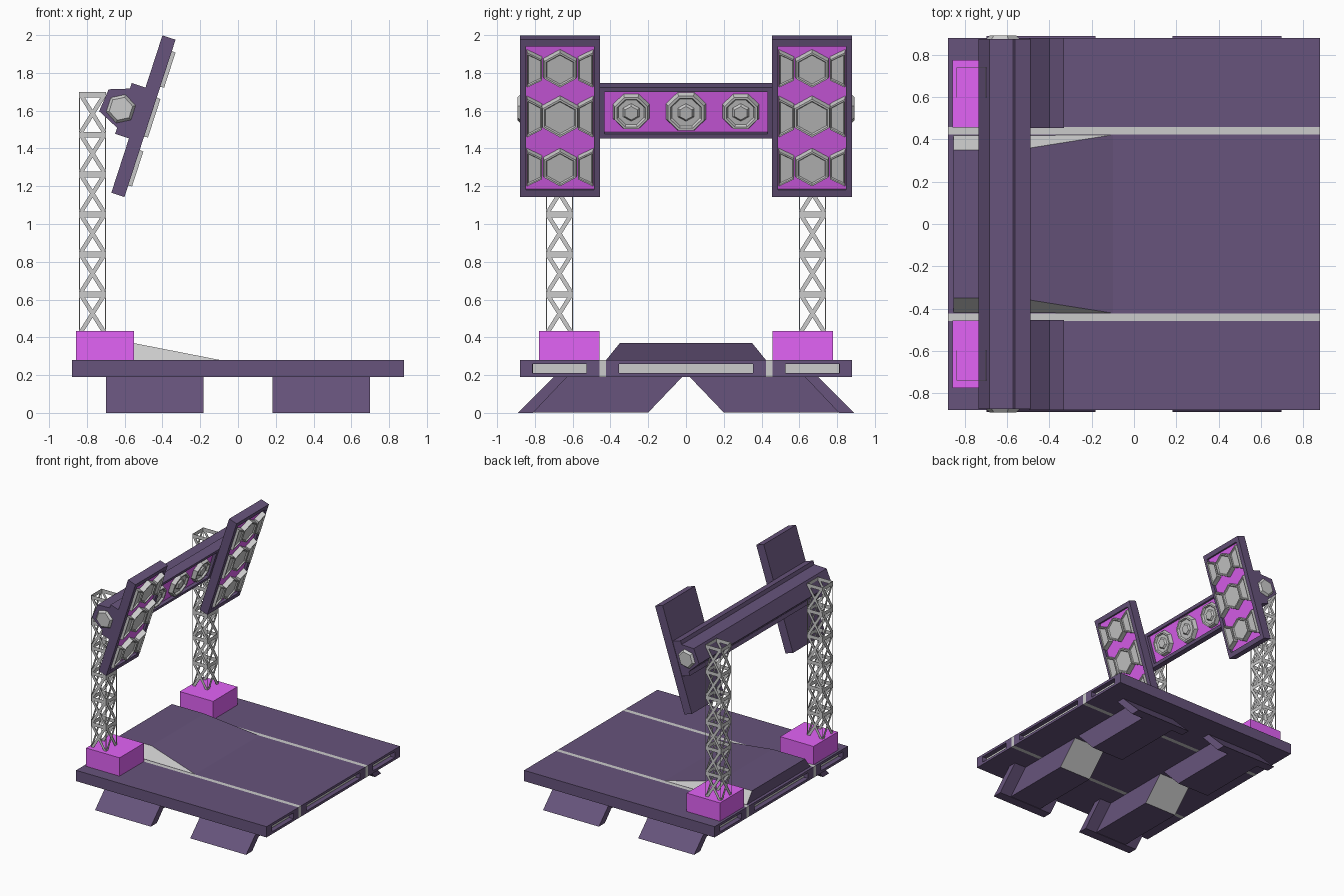
import bpy, bmesh
from math import sin, cos, pi, radians, copysign
from mathutils import Matrix, Vector

if "Cube" in bpy.data.objects:
    bpy.data.objects.remove(bpy.data.objects["Cube"])


def material(name, rgb):
    m = bpy.data.materials.new(name)
    m.diffuse_color = (*rgb, 1)
    m.use_nodes = True
    m.node_tree.nodes["Principled BSDF"].inputs["Base Color"].default_value = m.diffuse_color
    return m


PURPLE = material("purple", (0.135, 0.088, 0.2))
MAGENTA = material("magenta", (0.76, 0.125, 0.92))
TILT = Matrix.Rotation(radians(18), 4, 'Y')   # screens lean: local x = outward, z = up the panel


def finish(name, bm, mats=(), matrix=None):
    bmesh.ops.recalc_face_normals(bm, faces=bm.faces[:])
    if matrix:
        bm.transform(matrix)
    me = bpy.data.meshes.new(name)
    bm.to_mesh(me)
    bm.free()
    for m in mats:
        me.materials.append(m)
    ob = bpy.data.objects.new(name, me)
    bpy.context.collection.objects.link(ob)
    return ob


def add_box(bm, lo, hi):
    lo, hi = Vector(lo), Vector(hi)
    m = Matrix.Translation((lo + hi) / 2) @ Matrix.Diagonal((*(hi - lo), 1))
    bmesh.ops.create_cube(bm, size=1, matrix=m)
    bm.normal_update()


def box(name, lo, hi, mats=(), recesses=(), matrix=None):
    """Box; each recess = (x direction, y margin, z margin, depth), floor uses slot 1."""
    bm = bmesh.new()
    add_box(bm, lo, hi)
    for d, my, mz, depth in recesses:
        f = max(bm.faces, key=lambda f: f.normal.x * d)
        c = f.calc_center_median()
        bmesh.ops.inset_individual(bm, faces=[f], thickness=0.005)
        for v in f.verts:
            for a, m in ((1, my), (2, mz)):
                v.co[a] -= copysign(m - 0.005, v.co[a] - c[a])
        bm.normal_update()
        bmesh.ops.inset_individual(bm, faces=[f], thickness=0.001, depth=-depth)
        f.material_index = 1
    return finish(name, bm, mats, matrix)


def stack(bm, pts, levels, place):
    """Loft an outline through (scale, height) levels and cap both ends."""
    cx, cy = (sum(p[i] for p in pts) / len(pts) for i in (0, 1))
    rings = [[bm.verts.new(place(cx + (a - cx) * s, cy + (b - cy) * s, h)) for a, b in pts]
             for s, h in levels]
    n = len(pts)
    for r, q in zip(rings, rings[1:]):
        for i in range(n):
            bm.faces.new((r[i], r[(i + 1) % n], q[(i + 1) % n], q[i]))
    bm.faces.new(rings[0])
    bm.faces.new(rings[-1])
    bm.normal_update()


def ngon(a, b, r, n, turn=0.0):
    return [(a + r * cos(turn + 2 * pi * i / n), b + r * sin(turn + 2 * pi * i / n)) for i in range(n)]


def on_panel(a, b, h):
    return (h, a, b)


def along_y(a, b, h):
    return (a, h, b)


def along_x(a, b, h):
    return (h, a, b)


# Deck sections with deep grey-floored slots on both ends, grey seams between
for name, y0, y1 in (("deck_left", -0.88, -0.458), ("deck_middle", -0.424, 0.424), ("deck_right", 0.458, 0.88)):
    box(name, (-0.88, y0, 0.19), (0.88, y1, 0.28), (PURPLE, None),
        ((1, 0.07, 0.022, 0.04), (-1, 0.07, 0.022, 0.04)))
for s in (-1, 1):
    y = s * 0.441
    box("deck_seam", (-0.88, y - 0.017, 0.19), (0.88, y + 0.017, 0.28))

# Ramp with grey flanks
bm = bmesh.new()
a, b = [[bm.verts.new(p) for p in ((x, -0.422, 0.275), (x, -0.35, 0.37), (x, 0.35, 0.37), (x, 0.422, 0.275))]
        for x in (-0.855, -0.555)]
tip = [bm.verts.new((-0.1, s * 0.422, 0.281)) for s in (-1, 1)]
bm.faces.new(a)
bm.faces.new((a[1], a[2], b[2], b[1]))
bm.faces.new((b[1], b[2], tip[1], tip[0]))
for f in ((a[0], a[1], b[1], b[0]), (a[2], a[3], b[3], b[2]), (b[0], b[1], tip[0]), (b[2], b[3], tip[1])):
    bm.faces.new(f).material_index = 1
finish("ramp", bm, (PURPLE, None))

# Splayed legs: wide foot plate with a narrower body behind it, inner faces grey
for s in (-1, 1):
    for xc in (-0.44, 0.44):
        for name, half, pts in (
                ("leg_foot", 0.258, [(0.7, 0.19), (0.63, 0.19), (0.81, 0), (0.89, 0)]),
                ("leg_body", 0.15, [(0.63, 0.19), (0.02, 0.19), (0.2, 0.002), (0.81, 0.002)])):
            bm = bmesh.new()
            stack(bm, [(s * y, z) for y, z in pts], ((1, xc - half), (1, xc + half)), along_x)
            inner = min(bm.faces, key=lambda f: abs(f.calc_center_median().y))
            inner.material_index = 1
            finish(name, bm, (PURPLE, None))

# Tower bases and lattice towers made of thin flat bars
SEG, Z0, H = 6, 0.43, 1.27


def bar(bm, p, q, width, thick):
    p, q = Vector(p), Vector(q)
    z = (q - p).normalized()
    y = Vector((0, 1, 0))
    rot = Matrix((y.cross(z), y, z)).transposed().to_4x4()
    m = Matrix.Translation((p + q) / 2) @ rot @ Matrix.Diagonal((width, thick, (q - p).length, 1))
    return bmesh.ops.create_cube(bm, size=1, matrix=m)["verts"]


for s in (-1, 1):
    box("tower_base", (-0.858, s * 0.617 - 0.16, 0.28), (-0.55, s * 0.617 + 0.16, 0.433), (MAGENTA,))
    bm = bmesh.new()
    step, r, e = H / SEG, 0.069, 0.06
    for k in range(4):
        new = []
        for i in range(SEG):
            z = i * step
            new += bar(bm, (-e, -r, z), (e, -r, z + step - 0.02), 0.022, 0.002)
            new += bar(bm, (e, -r, z), (-e, -r, z + step - 0.02), 0.022, 0.002)
            new += bar(bm, (-r, -r, z + step - 0.015), (r, -r, z + step - 0.015), 0.03, 0.002)
        new += bar(bm, (-r, -r, 0), (-r, -r, H), 0.004, 0.004)
        bmesh.ops.rotate(bm, verts=new, matrix=Matrix.Rotation(k * pi / 2, 3, 'Z'))
    finish("lattice_tower", bm, (), Matrix.Translation((-0.77, s * 0.67, Z0)))

# Cross beam with faceted end caps
bm = bmesh.new()
stack(bm, [(-0.735, 1.597), (-0.685, 1.713), (-0.568, 1.717), (-0.63, 1.5)], ((1, -0.876), (1, 0.876)), along_y)
finish("cross_beam", bm, (PURPLE,))
for s in (-1, 1):
    bm = bmesh.new()
    stack(bm, ngon(-0.62, 1.61, 0.085, 6, radians(12)), ((1, s * 0.87), (0.75, s * 0.893)), along_y)
    finish("beam_end_cap", bm)

# Centre light bar: frame and three octagonal lamps
for s in (-1, 1):
    y0, y1 = sorted((s * 0.455, s * 0.876))
    box("centre_frame_end_block", (-1.075, y0, 1.204), (-0.998, y1, 1.487), (PURPLE,), (), TILT)
box("centre_frame", (-1.075, -0.455, 1.204), (-0.998, 0.455, 1.487), (PURPLE, MAGENTA),
    ((1, 0.025, 0.027, 0.025),), TILT)
for y in (-0.29, 0, 0.29):
    bm = bmesh.new()
    R = 0.115 if y == 0 else 0.105
    stack(bm, ngon(y, 1.346, R, 8, pi / 8),
          ((1, -1.025), (0.9, -0.99), (0.78, -0.99), (0.7, -1.005)), on_panel)
    stack(bm, ngon(y, 1.346, 0.05, 6, pi / 6), ((1, -1.006), (0.75, -0.992)), on_panel)
    finish("centre_lamp", bm, (), TILT)

# Side panels with hexagonal lamps and half-hex lamps on the edges
for s in (-1, 1):
    yc = s * 0.667
    box("side_panel", (-0.998, yc - 0.213, 0.901), (-0.925, yc + 0.213, 1.777), (PURPLE, MAGENTA),
        ((1, 0.035, 0.04, 0.02),), TILT)
    for u, R in ((1.614, 0.103), (1.346, 0.113), (1.064, 0.103)):
        bm = bmesh.new()
        levels = ((1, -0.947), (0.94, -0.904), (0.84, -0.904), (0.78, -0.914))
        stack(bm, ngon(yc, u, R, 6, pi / 6), levels, on_panel)
        for t in (-1, 1):
            i, o = yc + t * 0.094, yc + t * 0.177
            stack(bm, [(i, u - R * 0.6), (o, u - R), (o, u + R), (i, u + R * 0.6)], levels, on_panel)
        finish("side_lamp_row", bm, (), TILT)
